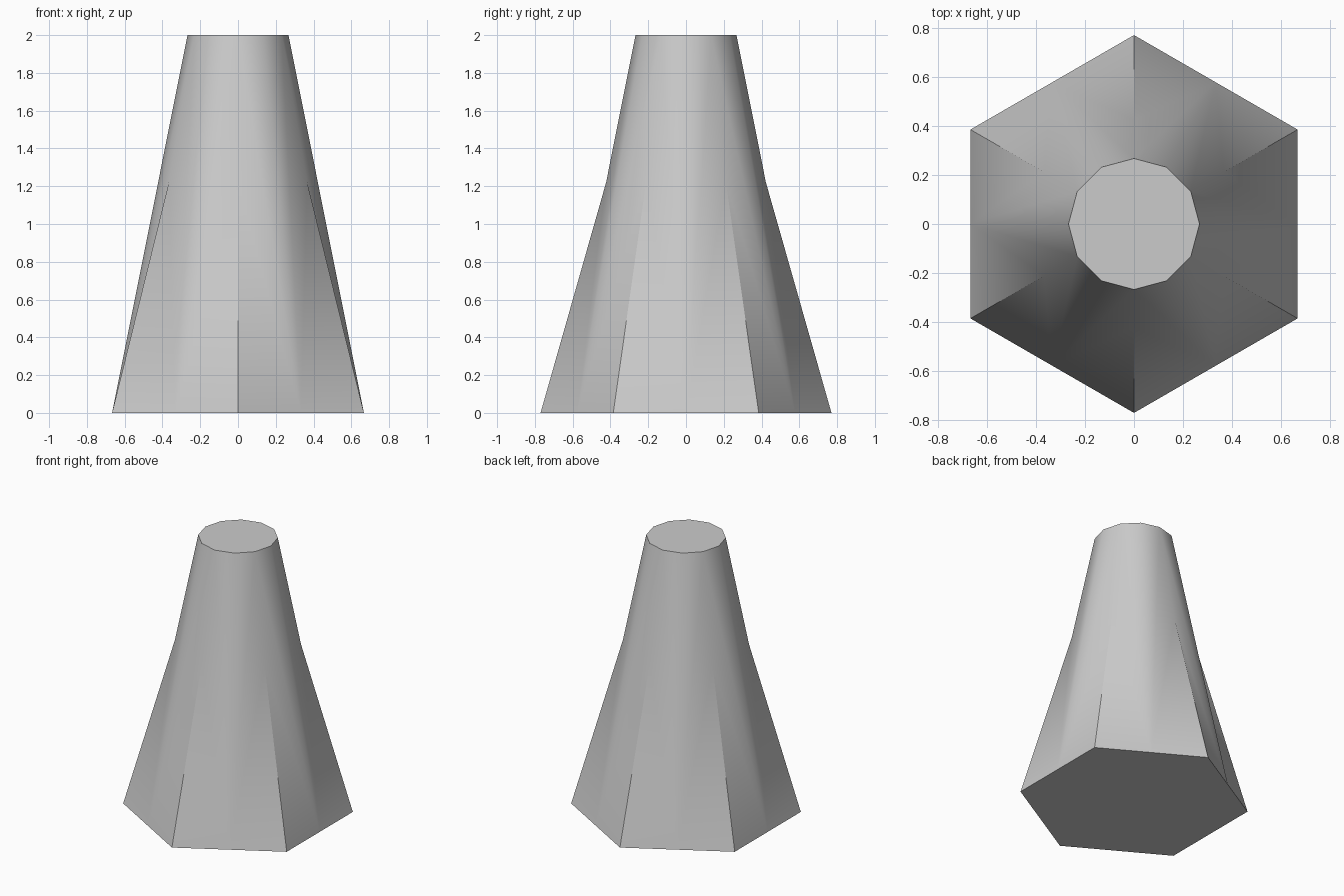
import bpy
import bmesh
from math import sin, cos, radians

cube = bpy.data.objects.get("Cube")
if cube:
    bpy.data.objects.remove(cube)

HEIGHT, TOP_R, CORNER_R = 2.0, 0.267, 0.77
FLAT_R = CORNER_R * cos(radians(30))
MERGE_Z = 1.22                       # where the hexagon corners run out
MERGE_R = FLAT_R + (TOP_R - FLAT_R) * MERGE_Z / HEIGHT

grey = bpy.data.materials.new("plain grey")
grey.use_nodes = True
colour = (0.6, 0.6, 0.6, 1)
grey.diffuse_color = colour
grey.node_tree.nodes["Principled BSDF"].inputs["Base Color"].default_value = colour

bm = bmesh.new()


def point(step, radius, z):
    a = radians(step * 30)
    return bm.verts.new((radius * cos(a), radius * sin(a), z))


# Twelve-sided top, hexagonal base with a point at the middle of each side
top = [point(i, TOP_R, HEIGHT) for i in range(12)]
base = [point(i, CORNER_R if i % 2 else FLAT_R, 0) for i in range(12)]
merge = {i: point(i, MERGE_R, MERGE_Z) for i in range(1, 12, 2)}

# Either side of each corner: a hexagon facet below, a cone facet above
for c in merge:
    before, after = c - 1, (c + 1) % 12
    bm.faces.new((base[before], base[c], merge[c]))
    bm.faces.new((base[before], merge[c], top[c], top[before]))
    bm.faces.new((base[c], base[after], merge[c]))
    bm.faces.new((base[after], top[after], top[c], merge[c]))
bm.faces.new(top)
bm.faces.new(base[::-1])
bmesh.ops.recalc_face_normals(bm, faces=bm.faces)

mesh = bpy.data.meshes.new("tapered_post")
bm.to_mesh(mesh)
bm.free()
mesh.materials.append(grey)
post = bpy.data.objects.new("tapered_post", mesh)
bpy.context.collection.objects.link(post)

# Smooth cone, crisp hexagon corners and rims
bpy.ops.object.select_all(action="DESELECT")
post.select_set(True)
bpy.context.view_layer.objects.active = post
bpy.ops.object.shade_smooth_by_angle(angle=radians(35))
